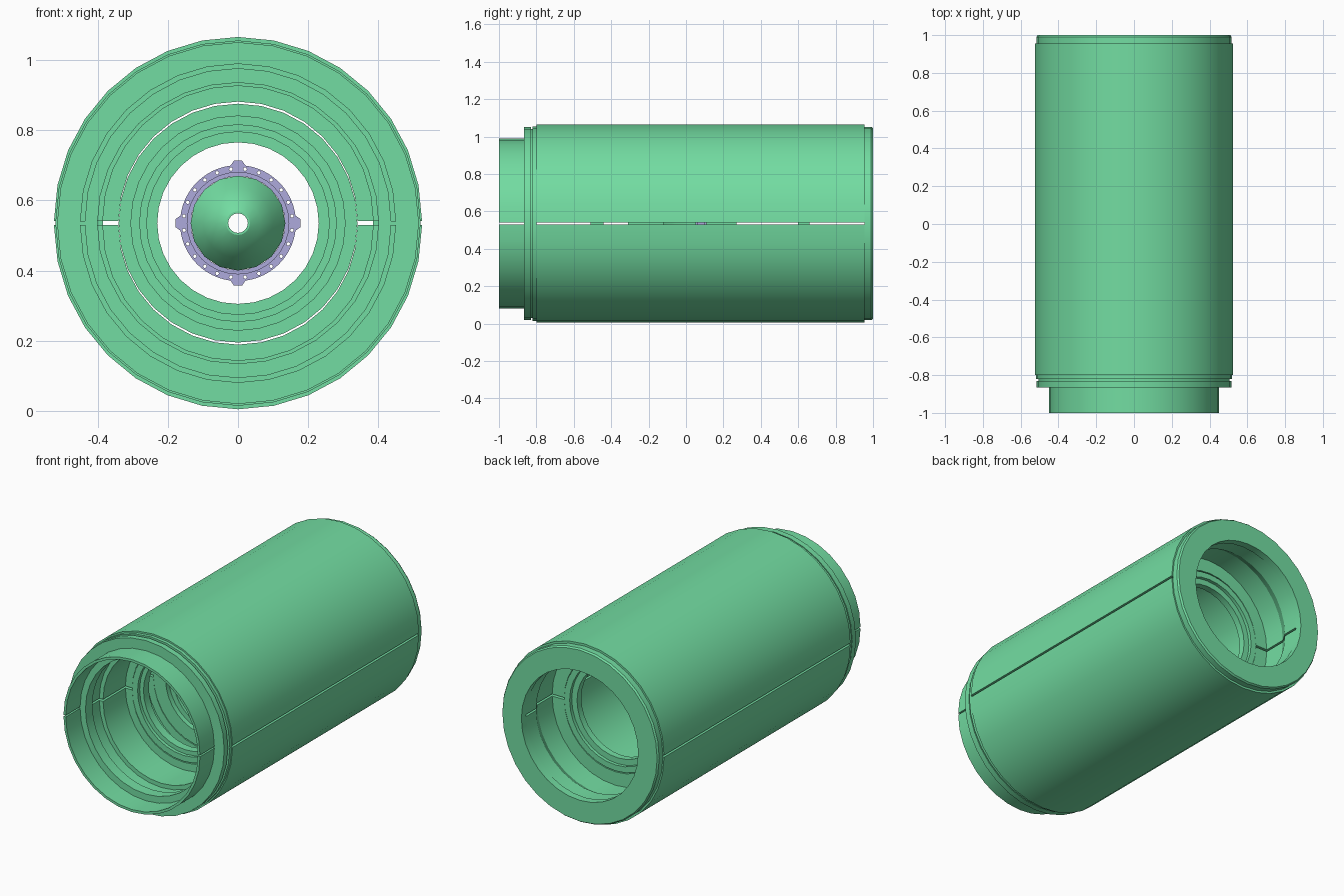
import bpy, bmesh
from math import sin, cos, pi

if "Cube" in bpy.data.objects:
    bpy.data.objects.remove(bpy.data.objects["Cube"])

CZ = 0.535      # height of the long axis
SIDES = 32


def material(name, rgb):
    m = bpy.data.materials.new(name)
    m.diffuse_color = (*rgb, 1)
    m.use_nodes = True
    m.node_tree.nodes["Principled BSDF"].inputs["Base Color"].default_value = m.diffuse_color
    return m


GREEN = material("casing_green", (0.17, 0.72, 0.36))
LILAC = material("ring_lilac", (0.42, 0.40, 0.72))


def finish(ob, mat):
    ob.data.materials.append(mat)
    bpy.ops.object.select_all(action='DESELECT')
    ob.select_set(True)
    bpy.context.view_layer.objects.active = ob
    bpy.ops.object.shade_smooth_by_angle(angle=0.5)


def lathe(name, profile, mat, start=0.0, sweep=2 * pi, dz=0.0, sides=SIDES):
    """Turn a closed (y, r) profile around the long axis; partial sweeps get end faces."""
    full = sweep > 6
    count = sides if full else sides // 2 + 1
    step = 2 * pi / sides
    bm = bmesh.new()
    rows = [[bm.verts.new((r * cos(start + i * step), y, CZ + dz + r * sin(start + i * step)))
             for y, r in profile] for i in range(count)]
    n = len(profile)
    for i in range(count if full else count - 1):
        a, b = rows[i], rows[(i + 1) % count]
        for j in range(n):
            k = (j + 1) % n
            bm.faces.new((a[j], a[k], b[k], b[j]))
    if not full:
        bm.faces.new(rows[0])
        bm.faces.new(rows[-1])
    bmesh.ops.recalc_face_normals(bm, faces=bm.faces)
    me = bpy.data.meshes.new(name)
    bm.to_mesh(me)
    bm.free()
    ob = bpy.data.objects.new(name, me)
    bpy.context.collection.objects.link(ob)
    finish(ob, mat)


def tube(name, y0, y1, inner, outer, mat=GREEN):
    lathe(name, [(y0, inner), (y0, outer), (y1, outer), (y1, inner)], mat)


# Split casing: front neck, long barrel, and inward ridges that carry the rings
body = [(-0.80, 0.52), (-0.80, 0.524), (0.955, 0.524), (0.955, 0.385), (0.86, 0.385),
        (0.80, 0.42), (0.66, 0.42), (0.66, 0.34), (0.60, 0.34), (0.60, 0.39),
        (-0.12, 0.39), (-0.12, 0.34), (-0.31, 0.34), (-0.31, 0.385), (-0.44, 0.385),
        (-0.44, 0.34), (-0.51, 0.34), (-0.51, 0.385), (-0.72, 0.385), (-0.72, 0.41),
        (-0.80, 0.41)]
neck = [(-1.0, 0.435), (-1.0, 0.45), (-0.865, 0.45), (-0.865, 0.435)]
for side, start, dz in (("upper", 0, 0.006), ("lower", pi, -0.006)):
    lathe(side + "_casing", body, GREEN, start, pi, dz)
    lathe(side + "_neck", neck, GREEN, start, pi, dz * 0.8)

# Unsplit end flanges
lathe("front_flange", [(-0.865, 0.40), (-0.865, 0.515), (-0.83, 0.515), (-0.83, 0.505),
                       (-0.82, 0.505), (-0.82, 0.52), (-0.80, 0.52), (-0.80, 0.40)], GREEN)
lathe("rear_flange", [(0.955, 0.385), (0.955, 0.517), (0.99, 0.517), (1.0, 0.51),
                      (1.0, 0.385)], GREEN)

# Inner diaphragm rings
lathe("front_diaphragm", [(-0.51, 0.305), (-0.51, 0.34), (-0.44, 0.34), (-0.44, 0.28),
                          (-0.49, 0.28), (-0.49, 0.305)], GREEN)
lathe("middle_diaphragm", [(-0.31, 0.26), (-0.31, 0.34), (-0.12, 0.34), (-0.12, 0.23),
                           (-0.28, 0.23), (-0.28, 0.26)], GREEN)
lathe("rear_diaphragm", [(0.60, 0.27), (0.60, 0.34), (0.66, 0.34), (0.66, 0.305),
                         (0.64, 0.305), (0.64, 0.27)], GREEN)

# Stepped hollow cone on the axis
lathe("core_cone", [(-0.12, 0.028), (-0.12, 0.034), (-0.10, 0.065), (-0.06, 0.10),
                    (0.0, 0.135), (0.27, 0.135), (0.27, 0.028)], GREEN, sides=16)

# Bolted ring around the cone: flat outline with four lugs and drilled holes
def circle(r, n, cx=0.0, cy=0.0):
    return [(cx + r * cos(2 * pi * i / n), cy + r * sin(2 * pi * i / n)) for i in range(n)]


curve = bpy.data.curves.new("bolt_ring", 'CURVE')
curve.dimensions = '2D'
curve.fill_mode = 'BOTH'
curve.extrude = 0.02
outline = []
for i in range(96):
    r = 0.178 if (i + 1) % 24 <= 2 else 0.165
    a = 2 * pi * i / 96
    outline.append((r * cos(a), r * sin(a)))
loops = [outline, circle(0.135, 48)]
for i in range(24):
    a = 2 * pi * (i + 0.5) / 24
    loops.append(circle(0.005, 8, 0.155 * cos(a), 0.155 * sin(a)))
for pts in loops:
    s = curve.splines.new('POLY')
    s.points.add(len(pts) - 1)
    for p, (x, y) in zip(s.points, pts):
        p.co = (x, y, 0, 1)
    s.use_cyclic_u = True
ring = bpy.data.objects.new("bolt_ring", curve)
ring.location = (0, 0.08, CZ)
ring.rotation_euler = (pi / 2, 0, 0)
bpy.context.collection.objects.link(ring)
bpy.ops.object.select_all(action='DESELECT')
ring.select_set(True)
bpy.context.view_layer.objects.active = ring
bpy.ops.object.convert(target='MESH')
finish(bpy.context.view_layer.objects.active, LILAC)
tube("ring_collar", 0.05, 0.11, 0.134, 0.146, LILAC)
